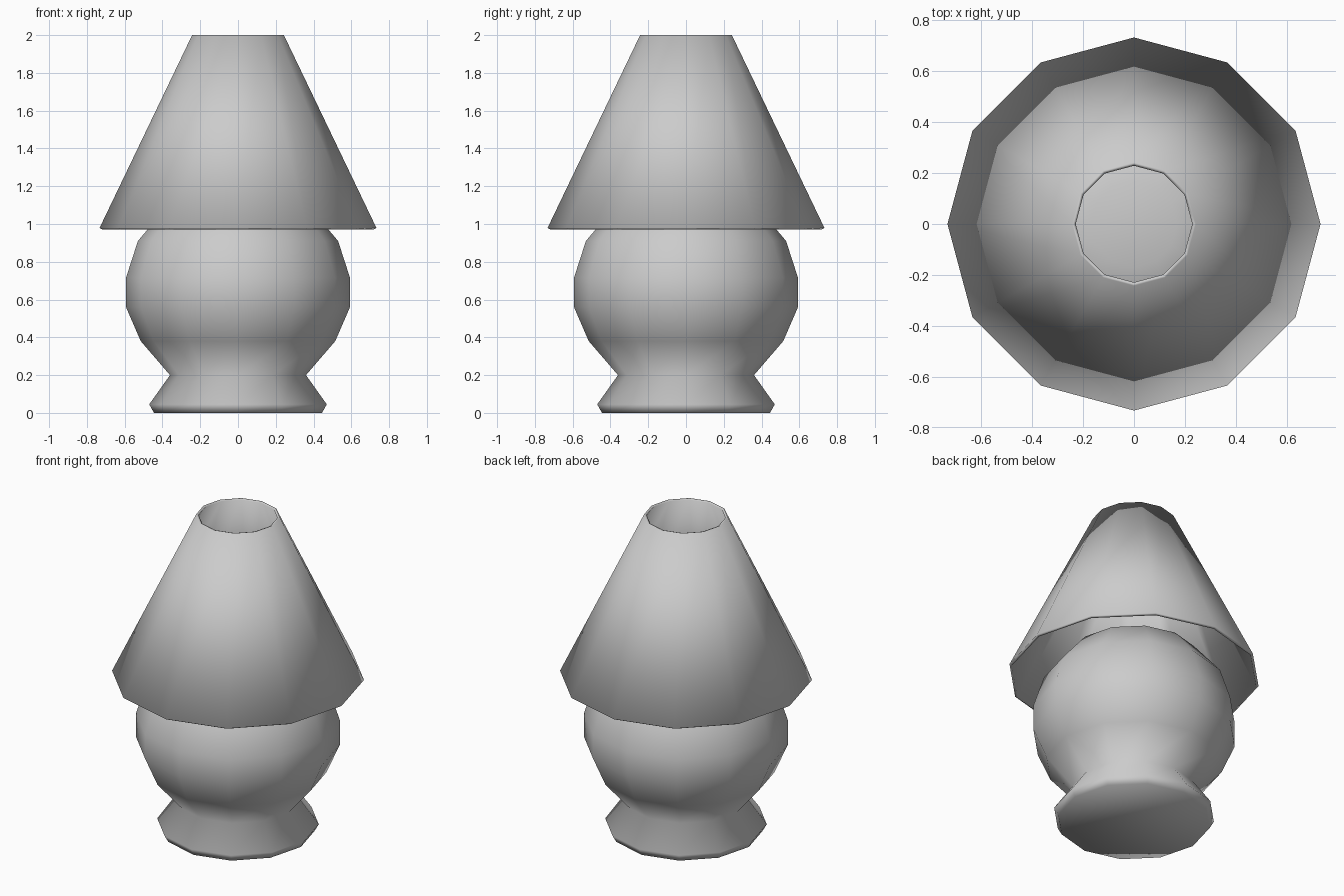
import bpy, bmesh, math

SIDES = 12

cube = bpy.data.objects.get("Cube")
if cube:
    bpy.data.objects.remove(cube, do_unlink=True)


def make_material(name, colour):
    mat = bpy.data.materials.new(name)
    mat.use_nodes = True
    mat.diffuse_color = colour
    mat.node_tree.nodes["Principled BSDF"].inputs["Base Color"].default_value = colour
    return mat


def lathe(name, profile, mat, closed=False):
    """Turn a (radius, height) profile about z; cap the ends or close the loop."""
    bm = bmesh.new()
    rings = []
    for r, z in profile:
        angles = [math.tau * i / SIDES for i in range(SIDES)]
        rings.append([bm.verts.new((r * math.cos(a), r * math.sin(a), z)) for a in angles])
    pairs = list(zip(rings, rings[1:]))
    if closed:
        pairs.append((rings[-1], rings[0]))
    for low, high in pairs:
        for i in range(SIDES):
            j = (i + 1) % SIDES
            bm.faces.new((low[i], low[j], high[j], high[i]))
    if not closed:
        bm.faces.new(rings[0][::-1])
        bm.faces.new(rings[-1])
    bmesh.ops.recalc_face_normals(bm, faces=bm.faces)
    for face in bm.faces:
        face.smooth = True
    mesh = bpy.data.meshes.new(name)
    bm.to_mesh(mesh)
    bm.free()
    mesh.materials.append(mat)
    obj = bpy.data.objects.new(name, mesh)
    bpy.context.collection.objects.link(obj)
    return obj


grey = make_material("light grey", (0.6, 0.6, 0.6, 1))

# Flared foot, waist and round belly in one turned piece
lathe("lamp_base", [
    (0.445, 0), (0.47, 0.045), (0.36, 0.2), (0.515, 0.38), (0.593, 0.56),
    (0.593, 0.715), (0.53, 0.91), (0.37, 1.1), (0.17, 1.16),
], grey)

# Thin-walled conical shade, open at both ends
lathe("lamp_shade", [
    (0.733, 0.979), (0.243, 2.0), (0.229, 1.995), (0.719, 0.971),
], grey, closed=True)
